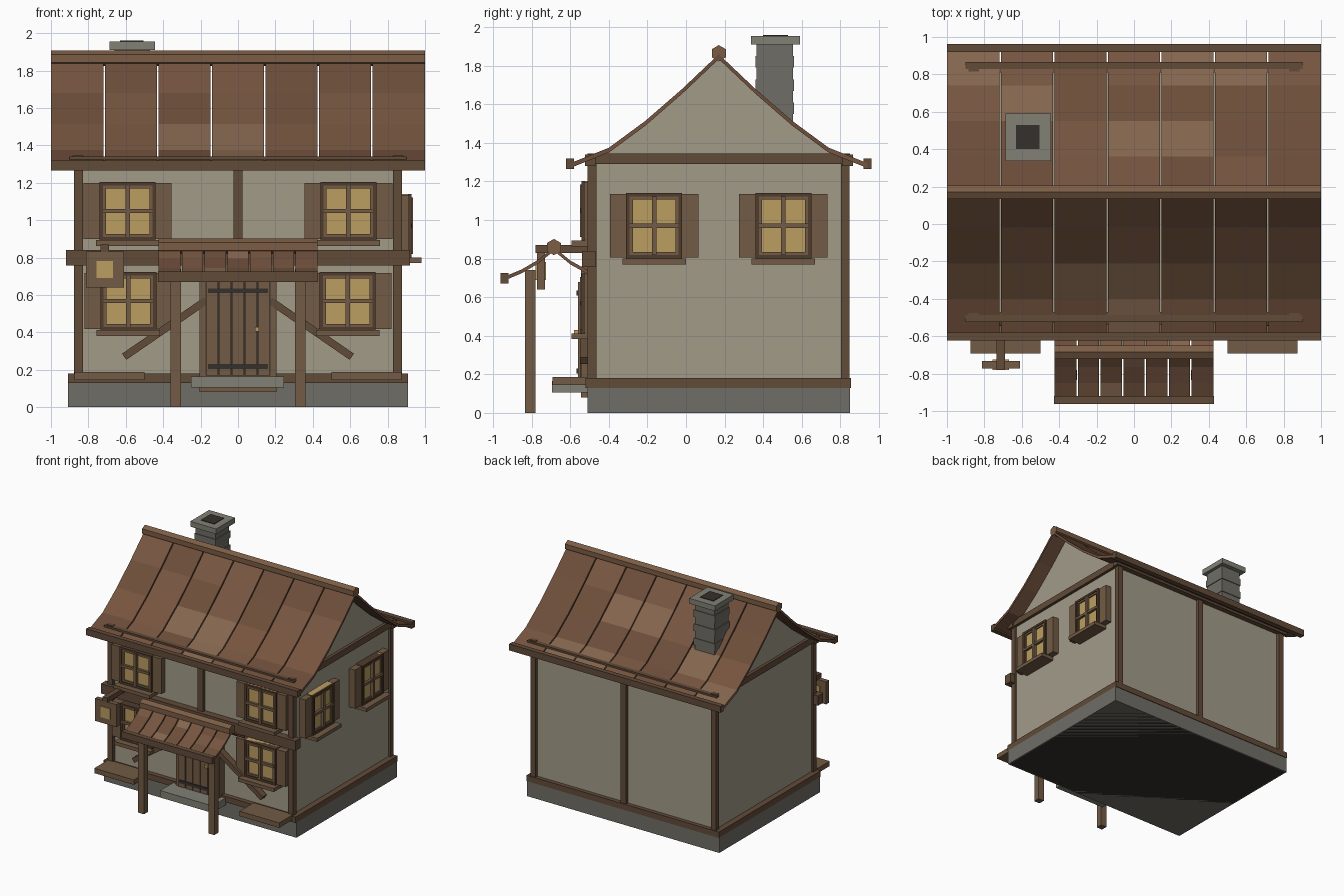
import bpy, bmesh, math, random
from mathutils import Vector, Matrix

if "Cube" in bpy.data.objects:
    bpy.data.objects.remove(bpy.data.objects["Cube"])
random.seed(4)

MATS = {}
for name, c in dict(timber=(.12, .07, .04), wood=(.17, .105, .06), ridge=(.2, .11, .06),
                    plaster=(.36, .33, .25), stone=(.16, .155, .135), cap=(.22, .22, .18),
                    dark=(.035, .03, .025), glass=(.5, .34, .12), trim=(.08, .045, .025),
                    tile_a=(.18, .09, .05), tile_b=(.15, .075, .042), tile_c=(.23, .13, .075)).items():
    MATS[name] = bpy.data.materials.new(name)
    MATS[name].diffuse_color = (*c, 1)


def finish(bm, name, *mats):
    bmesh.ops.recalc_face_normals(bm, faces=bm.faces)
    me = bpy.data.meshes.new(name)
    bm.to_mesh(me)
    bm.free()
    for m in mats:
        me.materials.append(MATS[m])
    ob = bpy.data.objects.new(name, me)
    bpy.context.collection.objects.link(ob)
    return ob


def box(name, mat, x0, x1, y0, y1, z0, z1, M=None):
    bm = bmesh.new()
    bmesh.ops.create_cube(bm, size=1)
    for v in bm.verts:
        v.co = Vector((x0 + (v.co.x + .5) * (x1 - x0), y0 + (v.co.y + .5) * (y1 - y0),
                       z0 + (v.co.z + .5) * (z1 - z0)))
    if M:
        bm.transform(M)
    return finish(bm, name, mat)


def add_prism(bm, yz, x0, x1, mi=0):
    a = [bm.verts.new((x0, y, z)) for y, z in yz]
    b = [bm.verts.new((x1, y, z)) for y, z in yz]
    n = len(yz)
    faces = [bm.faces.new(a), bm.faces.new(b[::-1])]
    faces += [bm.faces.new((a[i], b[i], b[(i + 1) % n], a[(i + 1) % n])) for i in range(n)]
    for f in faces:
        f.material_index = mi


def prism(name, mat, yz, x0, x1):
    bm = bmesh.new()
    add_prism(bm, yz, x0, x1)
    return finish(bm, name, mat)


def hex_bar(name, y, z, r, hx):
    pts = [(y + r * math.sin(k * math.pi / 3), z + r * math.cos(k * math.pi / 3)) for k in range(6)]
    prism(name, "ridge", pts, -hx, hx)


def tiled_slope(name, profile, hx, gap, t):
    # seven strips of planks with see-through gaps, following a curved profile
    bm = bmesh.new()
    w = 2 * hx / 7
    for s in range(7):
        x0 = -hx + s * w + (gap / 2 if s else 0)
        x1 = -hx + (s + 1) * w - (gap / 2 if s < 6 else 0)
        for (ya, za), (yb, zb) in zip(profile, profile[1:]):
            add_prism(bm, [(ya, za), (yb, zb), (yb, zb - t), (ya, za - t)], x0, x1,
                      random.choice((0, 0, 1, 1, 2)))
    finish(bm, name, "tile_a", "tile_b", "tile_c")


def window(name, M, w=.15, h=.155):
    # local frame: x along the wall, -y outward, origin on the wall surface
    def b(part, mat, *d):
        box(name + "_" + part, mat, *d, M)
    b("glass", "glass", -w, w, -.045, .01, -h, h)
    for s in (-1, 1):
        b("jamb", "trim", *sorted((s * (w - .018), s * w)), -.062, .01, -h, h)
        b("rail", "trim", -w, w, -.062, .01, *sorted((s * (h - .018), s * h)))
        b("inner_stile", "wood", *sorted((s * (w - .034), s * (w - .018))), -.055, 0, -h + .018, h - .018)
        b("inner_rail", "wood", -w + .018, w - .018, -.055, 0, *sorted((s * (h - .034), s * (h - .018))))
        b("shutter", "wood", *sorted((s * w, s * (w + .085))), -.05, .01, -h + .005, h - .005)
    b("mullion", "wood", -.012, .012, -.07, 0, -h + .018, h - .018)
    b("crossbar", "wood", -w + .018, w - .018, -.066, 0, -.011, .011)
    b("sill", "wood", -w - .02, w + .02, -.115, .01, -h - .03, -h)


# Body
box("foundation", "stone", -.91, .91, -.51, .85, 0, .13)
box("foundation_underside", "dark", -.9, .9, -.5, .84, 0, .002)
box("sill_beam", "timber", -.91, .91, -.52, .855, .13, .18)
box("walls", "plaster", -.86, .86, -.48, .82, .13, 1.29)
RY = .17
half = [(0, 1.86), (.19, 1.68), (.38, 1.515), (.57, 1.375), (.77, 1.295)]
under = [(d, z - .015) for d, z in half[:4]] + [(.65, 1.325), (.65, 1.28)]
gable = [(RY - d, z) for d, z in under[::-1]] + [(RY + d, z) for d, z in under[1:]]
for s, side in ((-1, "left"), (1, "right")):
    prism(side + "_gable", "plaster", gable, s * .83, s * .86)
    box(side + "_tie_beam", "timber", *sorted((s * .83, s * .885)), -.51, .85, 1.29, 1.345)
    for y0, y1 in ((-.51, -.465), (.805, .848)):
        box(side + "_corner_post", "timber", *sorted((s * .83, s * .877)), y0, y1, .13, 1.31)
box("front_wall_plate", "timber", -.9, .9, -.525, -.47, 1.28, 1.34)
box("back_wall_plate", "timber", -.9, .9, .81, .865, 1.28, 1.34)
box("front_middle_post", "timber", -.025, .025, -.51, -.46, .8, 1.3)
box("back_middle_post", "timber", -.025, .025, .8, .848, .13, 1.3)
box("front_floor_beam", "timber", -.92, .92, -.54, -.47, .757, .84)

# Main roof
for s, side in ((-1, "front"), (1, "back")):
    tiled_slope(side + "_roof", [(RY + s * d, z) for d, z in half], 1, .009, .025)
    box(side + "_eave_beam", "timber", -1, 1, *sorted((RY + s * .75, RY + s * .793)), 1.265, 1.32)
hex_bar("roof_ridge", RY, 1.865, .042, 1)

# Chimney in alternating courses
for i in range(9):
    w = .1 if i % 2 else .094
    box("chimney_course", "stone", -.565 - w, -.565 + w, .46 - w, .46 + w, 1.37 + .06 * i, 1.43 + .06 * i)
box("chimney_cap", "cap", -.688, -.443, .338, .592, 1.91, 1.955)
box("chimney_flue", "dark", -.63, -.505, .4, .53, 1.9, 1.96)

# Windows
for x in (-.59, .59):
    window("upper_window", Matrix.Translation((x, -.48, 1.048)))
    window("lower_window", Matrix.Translation((x * .993, -.48, .567)))
for y in (-.165, .505):
    window("side_window", Matrix.Translation((.865, y, .97)) @ Matrix.Rotation(math.pi / 2, 4, 'Z'), .145, .17)

# Door
box("door_frame", "wood", -.207, .207, -.545, -.47, .08, .76)
box("door_gap_backing", "dark", -.175, .175, -.55, -.5, .17, .68)
for i in range(5):
    x = -.175 + .07 * i
    box("door_plank", "wood", x + .003, x + .067, -.56, -.5, .17, .68)
for z in (.205, .61):
    box("door_strap", "dark", -.16, .16, -.568, -.55, z, z + .025)
box("door_handle", "glass", .09, .112, -.58, -.55, .405, .43)
box("doorstep", "cap", -.25, .245, -.695, -.5, .105, .165)

# Porch
PY = -.685
hex_bar("porch_ridge", PY, .86, .042, .425)
tiled_slope("porch_front_roof", [(PY, .86), (-.765, .795), (-.85, .745), (-.945, .705)], .425, .008, .02)
tiled_slope("porch_back_roof", [(PY, .86), (-.6, .79), (-.51, .74)], .425, .008, .02)
box("porch_eave_beam", "timber", -.428, .428, -.963, -.92, .67, .725)
for s in (-1, 1):
    box("porch_post", "wood", *sorted((s * .305, s * .36)), -.835, -.78, 0, .74)
    # diagonal brace on the front wall
    M = Matrix.Translation((s * .39, -.525, .42)) @ Matrix.Rotation(s * math.radians(34.5), 4, 'Y')
    box("wall_brace", "timber", -.265, .265, -.025, .03, -.02, .02, M)
    box("bench", "wood", *sorted((s * .5, s * .875)), -.692, -.5, .145, .187)

# Hanging sign
box("sign_arm", "timber", -.735, -.69, -.78, -.48, .83, .87)
box("sign_board", "wood", -.813, -.61, -.772, -.732, .64, .832)
box("sign_panel", "glass", -.757, -.667, -.78, -.725, .69, .783)

for m in bpy.data.materials:
    if m.users and not m.is_grease_pencil:
        m.use_nodes = True
        m.node_tree.nodes["Principled BSDF"].inputs["Base Color"].default_value = m.diffuse_color
